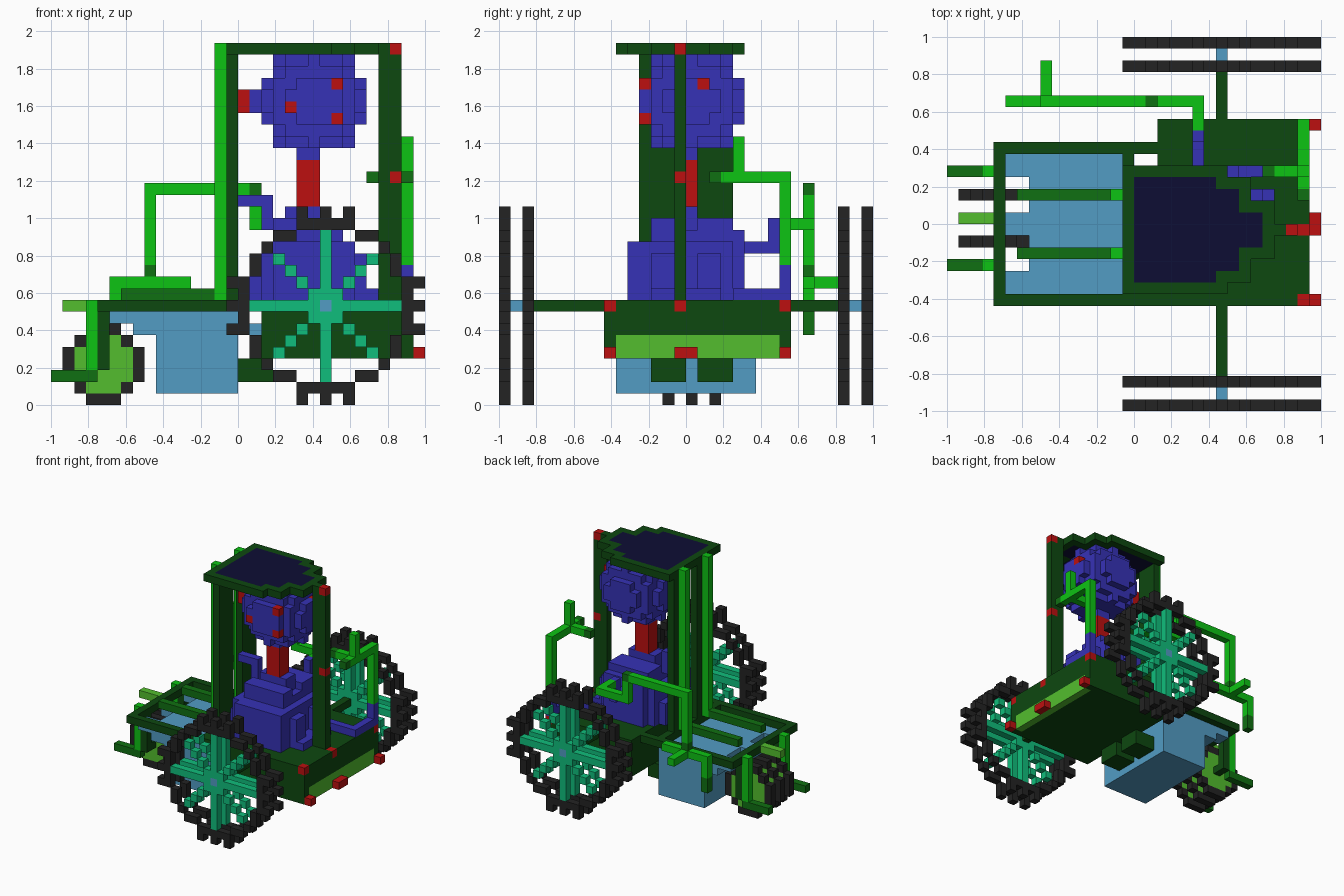
import bpy, bmesh
from mathutils import Vector

if "Cube" in bpy.data.objects:
    bpy.data.objects.remove(bpy.data.objects["Cube"], do_unlink=True)

V = 1 / 16          # block size
taken = set()       # blocks already used, so parts never overlap


def material(name, rgb):
    lin = [(c / 255 / 12.92) if c < 10 else ((c / 255 + 0.055) / 1.055) ** 2.4 for c in rgb]
    m = bpy.data.materials.new(name)
    m.use_nodes = True
    m.diffuse_color = (*lin, 1)
    m.node_tree.nodes["Principled BSDF"].inputs["Base Color"].default_value = (*lin, 1)
    return m


BLACK = material("tyre black", (35, 35, 35))
DARK = material("dark green", (13, 72, 16))
MEDIUM = material("medium green", (16, 112, 18))
BRIGHT = material("bright green", (13, 195, 20))
LIGHT = material("light green", (83, 190, 46))
TEAL = material("teal", (16, 190, 124))
BLUE = material("violet blue", (54, 50, 182))
SKY = material("sky blue", (82, 156, 196))
NAVY = material("navy", (13, 13, 52))
RED = material("red", (188, 16, 16))


def box(i0, i1, j0, j1, k0, k1):
    """Blocks in an inclusive index range."""
    return {(i, j, k) for i in range(i0, i1 + 1)
            for j in range(j0, j1 + 1) for k in range(k0, k1 + 1)}


def boxes(*ranges):
    return set().union(*(box(*r) for r in ranges))


DIRS = [Vector(d) for d in ((1, 0, 0), (-1, 0, 0), (0, 1, 0), (0, -1, 0), (0, 0, 1), (0, 0, -1))]


def part(name, cells, mat):
    """Turn a set of blocks into one object holding only its outer faces."""
    cells = set(cells) - taken
    taken.update(cells)
    bm = bmesh.new()
    for c in sorted(cells):
        for n in DIRS:
            if tuple(int(a + b) for a, b in zip(c, n)) in cells:
                continue
            u = Vector((n.y, n.z, n.x))
            w = n.cross(u)
            mid = Vector(c) + Vector((.5, .5, .5)) + n / 2
            quad = [mid + (u * a + w * b) / 2 for a, b in ((-1, -1), (1, -1), (1, 1), (-1, 1))]
            bm.faces.new([bm.verts.new((p.x * V - 1, p.y * V - 1, p.z * V)) for p in quad])
    bmesh.ops.remove_doubles(bm, verts=bm.verts, dist=1e-4)
    me = bpy.data.meshes.new(name)
    bm.to_mesh(me)
    bm.free()
    me.materials.append(mat)
    ob = bpy.data.objects.new(name, me)
    bpy.context.collection.objects.link(ob)


# Large wheels: two lugged rings each, eight spokes, one hub
RIM = [(d, 7) for d in range(-2, 3)] + [(-2, 8), (0, 8), (2, 8), (3, 6), (4, 6), (5, 5)]
ring = set()
for a, b in RIM:
    for s in (1, -1):
        for t in (1, -1):
            ring |= {(a * s, b * t), (b * s, a * t)}
spokes = {(s * n, t * n) for n in range(1, 5) for s in (1, -1) for t in (1, -1)}
spokes |= {p for n in range(1, 7) for p in ((n, 0), (-n, 0), (0, n), (0, -n))}
for side, js in (("right", (0, 2)), ("left", (29, 31))):
    part(side + "_tyre", {(23 + a, j, 8 + b) for a, b in ring for j in js}, BLACK)
    part(side + "_spokes", {(23 + a, j, 8 + b) for a, b in spokes for j in js}, TEAL)
    part(side + "_hub", box(23, 23, js[0], js[1], 8, 8), SKY)

# Small rear wheel: three rings around solid discs
tyre, disc = set(), set()
for a in range(-3, 4):
    for b in range(-3, 4):
        r = a * a + b * b
        for j in (14, 16, 18):
            if 8 <= r <= 10:
                tyre.add((4 + a, j, 3 + b))
            elif r < 8:
                disc.add((4 + a, j, 3 + b))
part("rear_tyre", tyre, BLACK)
part("rear_wheel_disc", disc | box(4, 4, 15, 17, 3, 3), LIGHT)
part("rear_stem", box(1, 3, 16, 16, 8, 8), LIGHT)
part("rear_axle", boxes((4, 4, 12, 13, 3, 3), (4, 4, 19, 20, 3, 3)), DARK)
part("fork_legs", boxes((3, 3, 12, 12, 3, 8), (3, 3, 20, 20, 3, 8)), BRIGHT)
part("fork_feet", boxes((0, 3, 12, 12, 2, 2), (0, 3, 20, 20, 2, 2)), MEDIUM)
part("fork_struts", boxes((4, 4, 12, 12, 3, 7), (4, 4, 20, 20, 3, 7)), DARK)

# Red lamps
part("lamps", boxes((31, 31, 9, 9, 4, 4), (31, 31, 24, 24, 4, 4), (31, 31, 15, 16, 4, 4),
                    (30, 30, 9, 9, 8, 8), (30, 30, 24, 24, 8, 8), (30, 30, 15, 15, 8, 8),
                    (29, 29, 15, 15, 30, 30), (29, 29, 15, 15, 19, 19)), RED)

# Body, axle and rear frame
part("front_panel", box(30, 30, 10, 23, 4, 5), LIGHT)
part("body", box(18, 30, 9, 24, 4, 8), DARK)
part("axle", boxes((23, 23, 3, 8, 8, 8), (23, 23, 25, 28, 8, 8)), DARK)
part("rear_frame", boxes((4, 17, 9, 9, 8, 8), (4, 17, 22, 22, 8, 8), (4, 4, 9, 22, 8, 8),
                         (15, 15, 9, 22, 8, 8)), DARK)
part("tank", boxes((9, 15, 10, 21, 1, 7), (7, 8, 10, 21, 6, 7), (5, 6, 10, 11, 7, 7),
                   (5, 6, 20, 21, 7, 7), (5, 6, 15, 16, 7, 7)), SKY)
part("tank_link", box(16, 17, 13, 18, 6, 6), SKY)
part("tank_brackets", boxes((16, 18, 13, 15, 2, 3), (16, 18, 17, 19, 2, 3)), DARK)

# Cab: roof, rear panels and front post
navy = boxes((16, 22, 11, 19, 30, 30), (23, 24, 12, 18, 30, 30), (25, 26, 14, 16, 30, 30))
part("roof", navy, NAVY)
border = {(i + a, j + b, k) for i, j, k in navy for a in (-1, 0, 1) for b in (-1, 0, 1)}
part("roof_border", border | box(28, 29, 15, 15, 30, 30), DARK)
part("front_post", box(28, 29, 15, 15, 9, 29), DARK)
part("rear_panels", boxes((15, 15, 12, 14, 9, 29), (15, 15, 17, 19, 9, 29)), DARK)

# Rear pipes and bars
for j in (13, 18):
    part("rear_pipe", box(14, 14, j, j, 9, 30), BRIGHT)
    part("rear_bar", box(6, 13, j, j, 9, 9), MEDIUM)

# Long bent control rod on the left side
part("rod_joints", boxes((17, 17, 26, 26, 18, 18), (8, 8, 26, 26, 11, 11), (5, 5, 26, 26, 6, 7)), MEDIUM)
part("control_rod", boxes((21, 21, 24, 26, 15, 15), (17, 21, 26, 26, 15, 15), (17, 17, 26, 26, 15, 18),
                          (8, 17, 26, 26, 18, 18), (8, 8, 26, 26, 10, 18), (5, 11, 26, 26, 10, 10),
                          (8, 8, 27, 29, 10, 10), (5, 5, 26, 26, 8, 9)), BRIGHT)

# Front lever
part("lever_tip", boxes((27, 27, 20, 20, 19, 19), (30, 30, 18, 18, 19, 19)), MEDIUM)
part("front_lever", boxes((30, 30, 24, 24, 12, 19), (30, 30, 18, 24, 19, 19),
                          (30, 30, 20, 20, 20, 22), (27, 29, 20, 20, 19, 19)), BRIGHT)

# Driver: head with red studs, neck, torso, arms and leg
part("head_studs", boxes((24, 24, 12, 12, 27, 27), (24, 24, 12, 12, 24, 24), (20, 20, 12, 12, 25, 25),
                         (26, 26, 17, 17, 27, 27), (16, 16, 16, 16, 25, 26)), RED)
head = {(i, j, k) for i, j, k in box(18, 26, 12, 20, 22, 29)
        if (i - 22) ** 2 + (j - 16) ** 2 + (k - 25.5) ** 2 < 21.5}
part("head", head | box(17, 17, 16, 16, 25, 26), BLUE)
part("neck", box(21, 22, 15, 16, 17, 20), RED)
part("torso", boxes((18, 25, 12, 19, 9, 13), (17, 17, 13, 18, 9, 11), (19, 25, 11, 11, 9, 13),
                    (19, 24, 20, 20, 9, 14), (19, 24, 13, 14, 14, 15), (19, 24, 17, 19, 14, 15),
                    (19, 24, 15, 16, 14, 14), (20, 23, 15, 16, 15, 16), (26, 27, 13, 18, 9, 9),
                    (26, 26, 13, 14, 10, 12), (26, 26, 17, 18, 10, 12), (21, 22, 15, 16, 21, 21)), BLUE)
part("rear_arm", boxes((16, 18, 16, 16, 17, 17), (18, 18, 16, 16, 15, 16)), BLUE)
part("side_arm", boxes((21, 21, 21, 23, 13, 13), (21, 21, 23, 23, 14, 15)), BLUE)
part("leg", boxes((24, 30, 20, 20, 9, 9), (30, 30, 20, 24, 9, 9), (30, 30, 24, 24, 10, 11)), BLUE)
